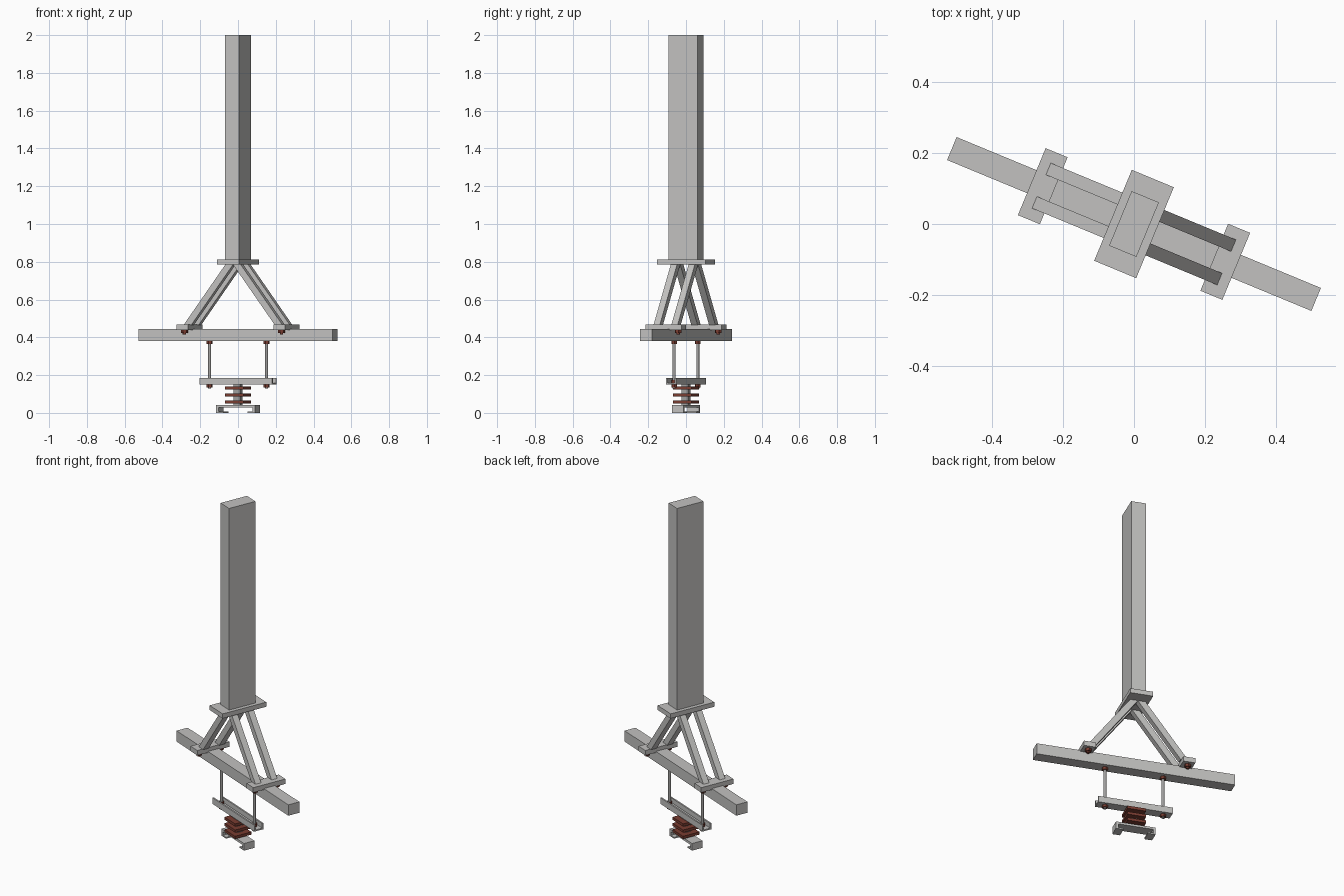
import bpy, bmesh, math
from mathutils import Matrix, Vector

if "Cube" in bpy.data.objects:
    bpy.data.objects.remove(bpy.data.objects["Cube"])

TURN = Matrix.Rotation(math.radians(-22.5), 4, 'Z')   # whole assembly is turned


def material(name, rgb):
    m = bpy.data.materials.new(name)
    m.diffuse_color = (*rgb, 1)
    m.use_nodes = True
    m.node_tree.nodes["Principled BSDF"].inputs["Base Color"].default_value = m.diffuse_color
    return m


GREY = material("light grey steel", (0.54, 0.535, 0.525))
ROD = material("rod grey", (0.36, 0.355, 0.35))
RED = material("rust brown", (0.19, 0.045, 0.03))


def finish(name, bm, mat):
    bmesh.ops.recalc_face_normals(bm, faces=bm.faces)
    bm.transform(TURN)
    me = bpy.data.meshes.new(name)
    bm.to_mesh(me)
    bm.free()
    me.materials.append(mat)
    ob = bpy.data.objects.new(name, me)
    bpy.context.collection.objects.link(ob)
    return ob


def box(name, u, v, z0, z1, lu, lv, mat, lean=0.0):
    """Box centred at u, v; lean shifts the top along u."""
    bm = bmesh.new()
    bmesh.ops.create_cube(bm, size=1)
    for p in bm.verts:
        up = p.co.z > 0
        p.co = Vector((u + p.co.x * lu + (lean if up else 0),
                       v + p.co.y * lv, z1 if up else z0))
    return finish(name, bm, mat)


def cyl(name, u, v, z0, z1, r, sides, mat):
    bm = bmesh.new()
    bmesh.ops.create_cone(bm, cap_ends=True, segments=sides, radius1=r, radius2=r,
                          depth=z1 - z0,
                          matrix=Matrix.Translation((u, v, (z0 + z1) / 2)))
    return finish(name, bm, mat)


def extrude(name, profile, along, half, mat):
    """Extrude a (side, z) profile along 'u' or 'v'."""
    bm = bmesh.new()
    place = (lambda a, z, t: (t, a, z)) if along == 'u' else (lambda a, z, t: (a, t, z))
    f = bm.faces.new([bm.verts.new(place(a, z, -half)) for a, z in profile])
    ext = bmesh.ops.extrude_face_region(bm, geom=[f])
    new = [g for g in ext["geom"] if isinstance(g, bmesh.types.BMVert)]
    shift = (2 * half, 0, 0) if along == 'u' else (0, 2 * half, 0)
    bmesh.ops.translate(bm, verts=new, vec=shift)
    return finish(name, bm, mat)


# Post, head plate and cross beam
box("post", 0, 0, 0.81, 2.0, 0.083, 0.166, GREY)
box("head_plate", 0, 0, 0.786, 0.813, 0.128, 0.277, GREY)
box("cross_beam", 0, 0, 0.381, 0.445, 1.11, 0.07, GREY)

# Foot plates with bolts, and the four leaning struts
for s in (-1, 1):
    box("foot_plate", s * 0.278, 0, 0.438, 0.467, 0.067, 0.204, GREY)
    for t in (-1, 1):
        box("strut", s * 0.2615, t * 0.051, 0.465, 0.788, 0.044, 0.036, GREY,
            lean=-s * 0.2415)
        cyl("foot_nut", s * 0.278, t * 0.07, 0.422, 0.438, 0.018, 6, RED)
        cyl("foot_bolt", s * 0.278, t * 0.07, 0.414, 0.45, 0.009, 12, RED)

# Hanging rods with nuts
for s in (-1, 1):
    u = s * 0.163
    cyl("hanger_rod", u, 0, 0.128, 0.40, 0.008, 12, ROD)
    for z0, z1 in ((0.365, 0.381), (0.157, 0.173), (0.134, 0.149)):
        cyl("rod_nut", u, 0, z0, z1, 0.016, 6, RED)

# Hanging channel, open at the top
w, t = 0.0285, 0.008
extrude("hanging_channel",
        [(-w, 0.149), (w, 0.149), (w, 0.185), (w - t, 0.185),
         (w - t, 0.157), (-w + t, 0.157), (-w + t, 0.185), (-w, 0.185)],
        'u', 0.208, GREY)

# Insulator: square plates on a core
box("insulator_core", 0, 0, 0.04, 0.15, 0.038, 0.038, ROD)
for z in (0.058, 0.095, 0.131):
    box("insulator_plate", 0, 0, z - 0.008, z + 0.008, 0.104, 0.104, RED)

# Rail clip: channel open downward with inward lips
half = [(0.111, 0.042), (0.111, 0.0), (0.068, 0.0), (0.068, 0.008),
        (0.098, 0.008), (0.098, 0.029)]
extrude("rail_clip", half + [(-a, z) for a, z in reversed(half)], 'v', 0.033, GREY)
